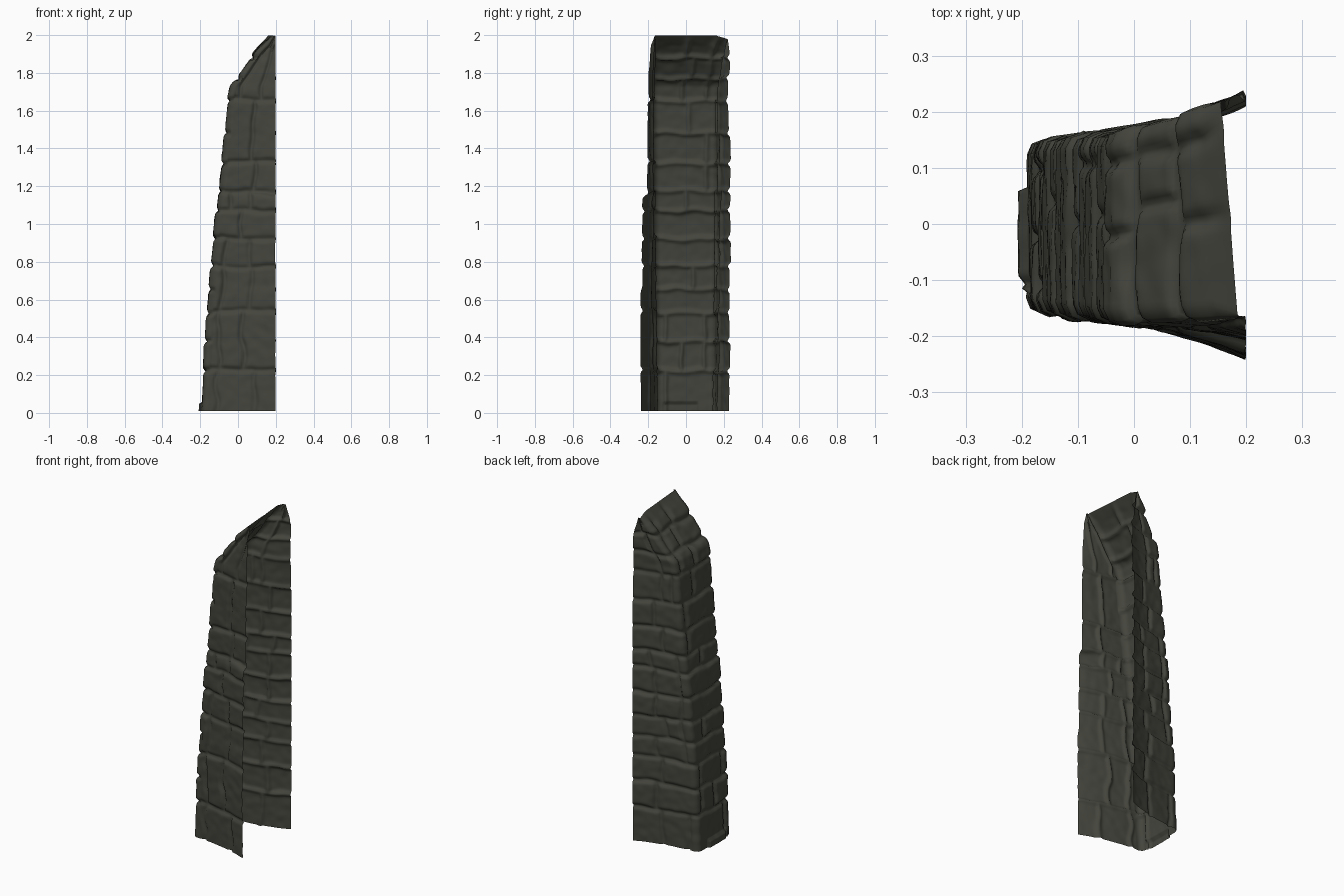
import bpy, bmesh, math, random
from mathutils import Vector, noise

if "Cube" in bpy.data.objects:
    bpy.data.objects.remove(bpy.data.objects["Cube"])

random.seed(7)
ROWS, SIDE, FACE = 220, 40, 36

stone = bpy.data.materials.new("dark stone")
stone.diffuse_color = (0.058, 0.059, 0.046, 1)
stone.use_nodes = True
stone.node_tree.nodes["Principled BSDF"].inputs["Base Color"].default_value = stone.diffuse_color

# Outer edge profile (x, z): leaning face, then the sloping cap
profile = [(-0.188, 0.01), (-0.165, 0.5), (-0.118, 1.0), (-0.085, 1.3), (-0.05, 1.66),
           (-0.034, 1.73), (0.02, 1.8), (0.095, 1.905), (0.185, 1.998)]
# Height of the mortar lines: the front wall has some taller courses
courses = [0.0, 0.22, 0.38, 0.53, 0.655, 0.78, 0.92, 1.07, 1.175, 1.32, 1.48,
           1.65, 1.77, 1.88, 2.1]
front_courses = [0.0, 0.23, 0.54, 0.775, 0.925, 1.07, 1.17, 1.33, 1.66, 2.1]


def lerp(a, b, t):
    return a + (b - a) * t


def table(pts, z):
    """Piecewise linear lookup."""
    for (z0, a), (z1, b) in zip(pts, pts[1:]):
        if z <= z1:
            return lerp(a, b, (z - z0) / (z1 - z0))
    return pts[-1][1]


def along_profile(t):
    segs = [math.dist(a, b) for a, b in zip(profile, profile[1:])]
    d = t * sum(segs)
    for (a, b), s in zip(zip(profile, profile[1:]), segs):
        if d <= s + 1e-9:
            return lerp(a[0], b[0], d / s), lerp(a[1], b[1], d / s)
        d -= s
    return profile[-1]


def wall_edge(side, z):
    """Half width at the open edge."""
    if side < 0:
        return table([(0, .235), (.63, .24), (.67, .23), (1.13, .228), (1.18, .202),
                      (1.8, .196), (1.95, .185), (2, .165)], z)
    return table([(0, .222), (.4, .228), (1.4, .23), (1.7, .22), (1.9, .228), (2, .222)], z)


def section(xl, z):
    """U-shaped section, open towards +x, as (x, y, u) points."""
    pts, ends = [], []
    skew = max(0, (z - 1.85) / .15) * .03    # the cap's top edge is turned slightly
    for side in (-1, 1):
        if side < 0:
            corner = table([(0, .153), (1.7, .175), (2, .165)], z)
            x0, xr = xl, 0.199
        else:
            corner = table([(0, .147), (1.7, .163), (1.9, .2), (2, .22)], z)
            x0 = xl - skew
            xr = max(table([(0, .199), (1.85, .199), (2, .165)], z), x0 + .004)
        r = min(0.024, (xr - x0) * 0.4)
        edge = wall_edge(side, z)
        row = []
        for i in range(SIDE):
            t = i / (SIDE - 1)
            f = 1 - t
            y = lerp(corner, edge, 0.5 * f + 0.5 * f ** 3)
            row.append((lerp(xr, x0 + r, t), side * y, side * (1 + f)))
        row.append((x0 + r * .3, side * (corner - r * .3), side * .97))
        ends.append((x0, side * (corner - r)))
        pts.append(row)
    face = []
    for i in range(FACE):
        t = i / (FACE - 1)
        face.append((lerp(ends[0][0], ends[1][0], t), lerp(ends[0][1], ends[1][1], t),
                     lerp(-.9, .9, t)))
    return pts[0] + face + pts[1][::-1]


def random_bricks(rows):
    """Random brick joints and offsets per course; u runs -2..2 round the wall."""
    joints, offsets = [], []
    for k in range(len(rows)):
        j = [-random.uniform(1.3, 1.7), -random.choice((.74, 1.12)),
             random.choice((.7, 1.1)), random.uniform(1.3, 1.7)]
        if k % 3 == 1 or k > 10:
            j.append(random.uniform(-.2, .3))
        joints.append(sorted(j))
        offsets.append([random.uniform(-.003, .006) for _ in range(8)])
    return joints, offsets


bricks = random_bricks(courses)
front_bricks = random_bricks(front_courses)


def relief(u, z, p, xl):
    """Flat-faced bricks with narrow mortar grooves."""
    front = u < -1
    rows = front_courses if front else courses
    joints, offsets = front_bricks if front else bricks
    zz = z + 0.005 * math.sin(u * 4 + z * 9) + 0.006 * noise.noise(p * 14)
    k = max(i for i, c in enumerate(rows) if c <= max(zz, 0))
    dz = rows[k + 1] - zz
    if k > 0:
        dz = min(dz, zz - rows[k])
    uu = u + 0.06 * noise.noise(p * 9)
    du = min(abs(uu - j) for j in joints[k])
    n = sum(uu > j for j in joints[k])
    scale = max(0.2 - xl, 0.05) if abs(u) > 1 else 0.16
    d = min(abs(dz), du * scale)
    dome = 1 - math.exp(-(d / 0.012) ** 2)
    out = -0.01 + dome * (0.013 + offsets[k][n]) + 0.003 * noise.noise(p * 22)
    return out * min(1, max(0.15, (2.0 - z) / .06))


# Build the open shell
bm = bmesh.new()
grid, info = [], {}
for i in range(ROWS):
    xl, z = along_profile(i / (ROWS - 1))
    row = []
    for x, y, u in section(xl, z):
        v = bm.verts.new((x, y, z))
        info[v] = (u, xl)
        row.append(v)
    grid.append(row)
for lo, hi in zip(grid, grid[1:]):
    for a, b, c, d in zip(lo, lo[1:], hi[1:], hi):
        bm.faces.new((a, d, c, b))
bm.normal_update()

# Carve the masonry into the shell
moves = []
for v, (u, xl) in info.items():
    n = v.normal.copy()
    ref = Vector((-1, 0, .3)) if abs(u) < 1 else Vector((0, math.copysign(1, u), 0))
    if n.dot(ref) < 0:
        n.negate()
    moves.append((v, v.co + n * relief(u, v.co.z, v.co.copy(), xl)))
for v, co in moves:
    u = info[v][0]
    co.x = min(co.x, 0.2)
    # worn upper corners
    co.z -= 0.02 * max(0, (co.z - 1.9) / .1) * max(0, (abs(co.y) - .16) / .06)
    co.z = min(max(co.z, 0.0), 2.0)
    # projecting foot stone at the bottom of the leaning face
    if co.z < 0.055 and -.8 < u < .45:
        co.x -= 0.016
    v.co = co

# Outward facing sheet
if sum(f.normal.x * f.calc_area() for f in bm.faces) > 0:
    bmesh.ops.reverse_faces(bm, faces=bm.faces[:])
mesh = bpy.data.meshes.new("stone_buttress")
bm.to_mesh(mesh)
bm.free()
mesh.materials.append(stone)
mesh.polygons.foreach_set("use_smooth", [True] * len(mesh.polygons))
obj = bpy.data.objects.new("stone_buttress", mesh)
bpy.context.collection.objects.link(obj)
